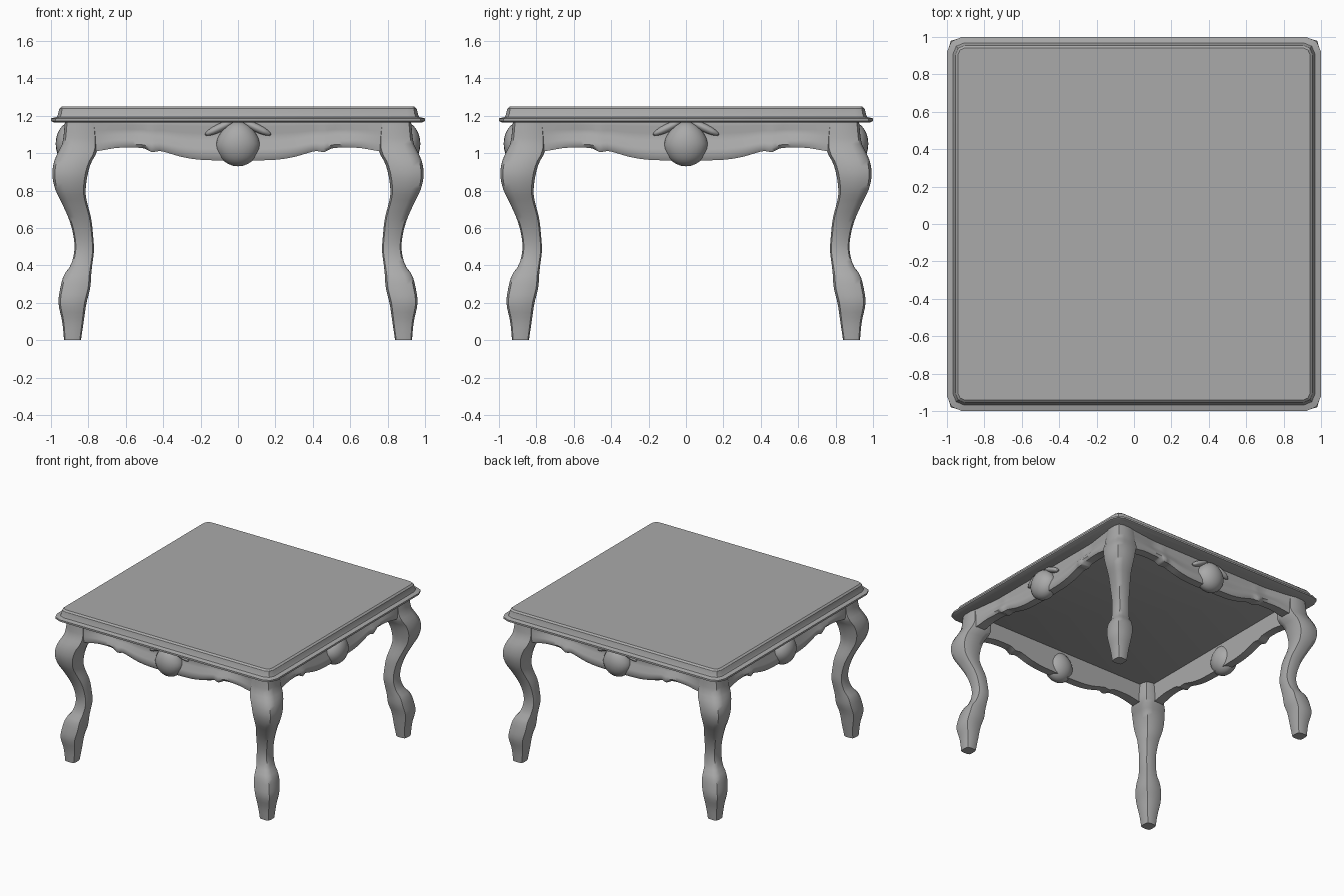
import bpy, bmesh, math
from mathutils import Matrix, Vector

old = bpy.data.objects.get("Cube")
if old:
    bpy.data.objects.remove(old, do_unlink=True)

grey = bpy.data.materials.new("warm_grey")
grey.use_nodes = True
GREY = (0.4, 0.4, 0.4, 1)
grey.diffuse_color = GREY
grey.node_tree.nodes["Principled BSDF"].inputs["Base Color"].default_value = GREY


def finish(bm, name, turn=0, angle=40):
    """Turn the part about the table centre and make it an object."""
    bmesh.ops.recalc_face_normals(bm, faces=bm.faces)
    bm.transform(Matrix.Rotation(turn * math.pi / 2, 4, 'Z'))
    mesh = bpy.data.meshes.new(name)
    bm.to_mesh(mesh)
    bm.free()
    mesh.materials.append(grey)
    obj = bpy.data.objects.new(name, mesh)
    bpy.context.collection.objects.link(obj)
    bpy.ops.object.select_all(action='DESELECT')
    obj.select_set(True)
    bpy.context.view_layer.objects.active = obj
    bpy.ops.object.shade_smooth_by_angle(angle=math.radians(angle))


def loft(rings):
    """Skin closed rings of points and cap both ends."""
    bm = bmesh.new()
    loops = [[bm.verts.new(p) for p in ring] for ring in rings]
    for a, b in zip(loops, loops[1:]):
        for i in range(len(a)):
            j = (i + 1) % len(a)
            bm.faces.new((a[i], a[j], b[j], b[i]))
    bm.faces.new(loops[0])
    bm.faces.new(loops[-1])
    return bm


def smooth_lookup(table, t):
    """Catmull-Rom value of a table of (key, values...) rows."""
    rows = [Vector(r) for r in table]
    i = max(k for k in range(len(rows) - 1) if rows[k][0] <= t or k == 0)
    p1, p2 = rows[i], rows[i + 1]
    p0, p3 = rows[max(i - 1, 0)], rows[min(i + 2, len(rows) - 1)]
    u = (t - p1[0]) / (p2[0] - p1[0])
    m1 = (p2 - p0) * ((p2[0] - p1[0]) / (p2[0] - p0[0]))
    m2 = (p3 - p1) * ((p2[0] - p1[0]) / (p3[0] - p1[0]))
    return ((2*u**3 - 3*u**2 + 1) * p1 + (u**3 - 2*u**2 + u) * m1
            + (3*u**2 - 2*u**3) * p2 + (u**3 - u**2) * m2)


# Table top: moulded square with clipped round corners
def plate_ring(half, r, z):
    ring = []
    for q in range(4):
        for s in range(3):
            a = q * math.pi / 2 + s * math.pi / 4
            cx = (half - r) * (1 if q in (0, 3) else -1)
            cy = (half - r) * (1 if q < 2 else -1)
            ring.append((cx + r * math.cos(a), cy + r * math.sin(a), z))
    return ring


EDGE = [(.985, .07, 1.165), (1, .08, 1.172), (1, .08, 1.186), (.968, .06, 1.194),
        (.962, .06, 1.21), (.955, .05, 1.238), (.942, .04, 1.25)]
finish(loft([plate_ring(*e) for e in EDGE]), "table_top", angle=25)

# Legs: S-curved, rounded square section; rows are height, outer, inner
LEG = [(0, .93, .84), (.1, .94, .825), (.2, .96, .81), (.28, .95, .79),
       (.35, .93, .785), (.4, .895, .78), (.48, .875, .77), (.56, .88, .775),
       (.65, .905, .785), (.75, .95, .81), (.8, .975, .815), (.88, .993, .805),
       (.95, .985, .785), (1.0, .965, .757), (1.05, .94, .75), (1.17, .925, .76)]


def leg_ring(z):
    _, outer, inner = smooth_lookup(LEG, z)
    c, r = -(outer + inner) / 2, (outer - inner) / 2
    ring = []
    for i in range(16):
        a = math.tau * i / 16
        x, y = math.cos(a), math.sin(a)
        k = r / (abs(x)**4.5 + abs(y)**4.5)**(1 / 4.5)
        ring.append((c + k * x, c + k * y, z))
    return ring


# Apron: lower edge by distance from the centre, scalloped with a small scroll
LOWER = [(0, .96), (.2, .965), (.3, .98), (.38, 1.003), (.42, 1.012), (.46, 1.006),
         (.5, 1.025), (.56, 1.03), (.65, 1.028), (.75, 1.012), (.9, 1.0)]
SECTION = [(0, .885), (.12, .89), (.3, .88), (.5, .888), (.7, .908), (.87, .914), (1, .9)]
INNER = .835


def apron_ring(x):
    low = smooth_lookup(LOWER, abs(x))[1]
    end = min(1, max(0, (abs(x) - .55) / .25))
    scroll = .012 * math.exp(-((abs(x) - .46) / .03)**2)
    ring = [(x, -(d * (1 - end) + .918 * end + scroll * f), 1.168 + (low - 1.168) * f)
            for f, d in SECTION]
    return ring + [(x, -INNER, low), (x, -INNER, 1.168)]


# Shell ornament: plump drop shape, tapered at the top
def shell_ornament():
    bm = bmesh.new()
    bmesh.ops.create_uvsphere(bm, u_segments=24, v_segments=14, radius=1)
    for v in bm.verts:
        x, y, z = v.co
        w = 1 - .18 * max(0, z)
        v.co = (x * .118 * w, -.885 + y * .09, 1.05 + z * .12)
    return bm


# Leaf wing: slim ridge sweeping away from the shell
def leaf(side):
    bm = bmesh.new()
    bmesh.ops.create_uvsphere(bm, u_segments=12, v_segments=8, radius=1)
    bm.transform(Matrix.Translation((side * .1, -.89, 1.135))
                 @ Matrix.Rotation(side * .45, 4, 'Y')
                 @ Matrix.Diagonal((.085, .03, .022, 1)))
    return bm


LEG_NAMES = ["front_right", "front_left", "back_left", "back_right"]
SIDES = ["front", "left", "back", "right"]
for turn in range(4):
    finish(loft([leg_ring(1.17 * i / 39) for i in range(40)]),
           LEG_NAMES[turn] + "_leg", turn, 50)
    finish(loft([apron_ring(-.88 + 1.76 * i / 88) for i in range(89)]),
           SIDES[turn] + "_apron", turn, 50)
    finish(shell_ornament(), SIDES[turn] + "_shell", turn)
    for side, word in ((-1, "right"), (1, "left")):
        finish(leaf(side), SIDES[turn] + "_leaf_" + word, turn)
